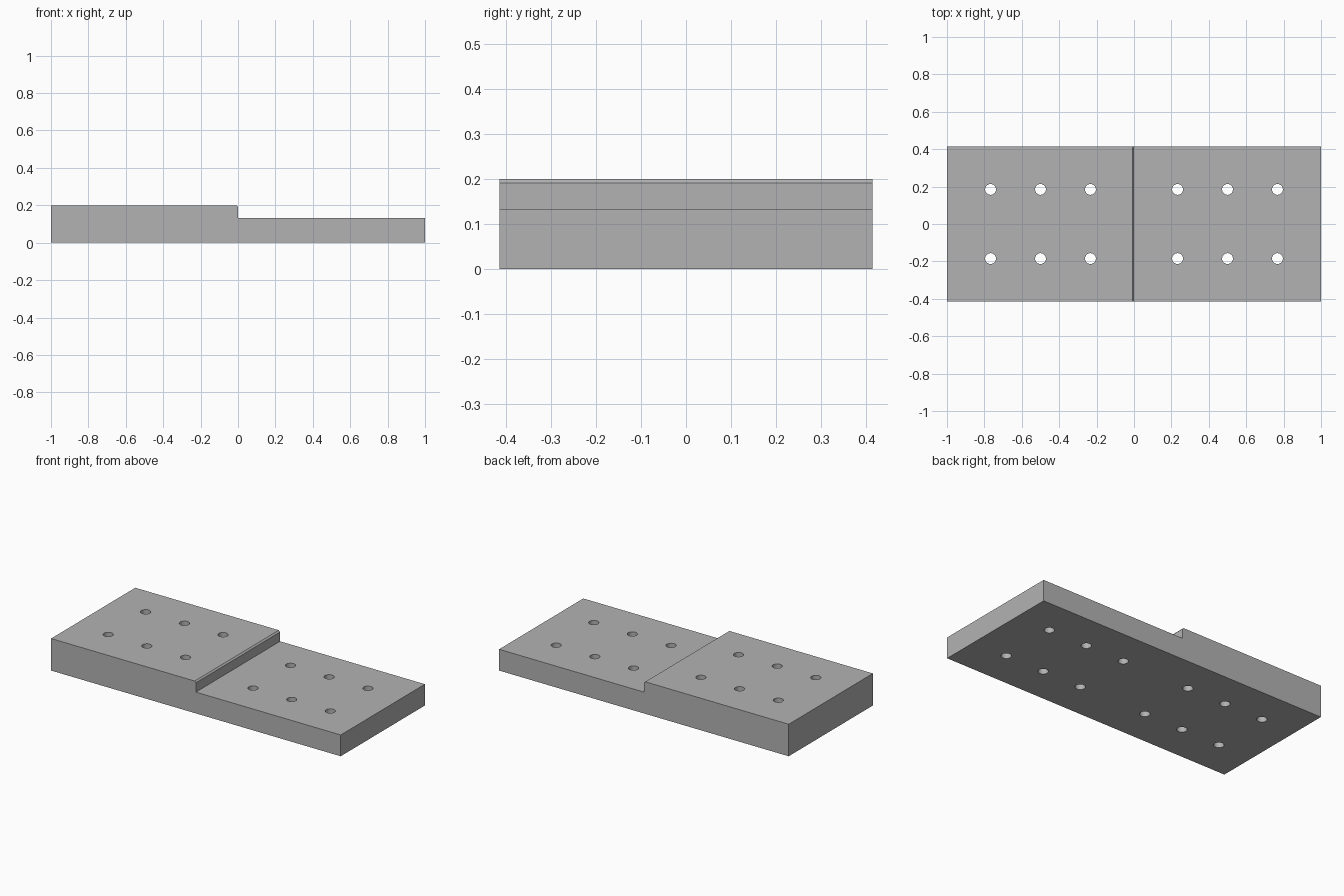
import bpy
import bmesh
from mathutils import Matrix

if "Cube" in bpy.data.objects:
    bpy.data.objects.remove(bpy.data.objects["Cube"], do_unlink=True)

HALF_LENGTH, HALF_WIDTH = 1.0, 0.415
HIGH, LOW, CHAMFER = 0.2, 0.133, 0.009
HOLE_RADIUS = 0.029

grey = bpy.data.materials.new("plain_grey")
grey.use_nodes = True
colour = (0.45, 0.45, 0.45, 1)
grey.diffuse_color = colour
grey.node_tree.nodes["Principled BSDF"].inputs["Base Color"].default_value = colour


def make_object(name, bm):
    bmesh.ops.recalc_face_normals(bm, faces=bm.faces)
    mesh = bpy.data.meshes.new(name)
    bm.to_mesh(mesh)
    bm.free()
    mesh.materials.append(grey)
    obj = bpy.data.objects.new(name, mesh)
    bpy.context.collection.objects.link(obj)
    return obj


# Stepped block: side profile with a chamfered step, extruded across the width
profile = [(-HALF_LENGTH, 0), (HALF_LENGTH, 0), (HALF_LENGTH, LOW), (0, LOW),
           (0, HIGH - CHAMFER), (-CHAMFER, HIGH), (-HALF_LENGTH, HIGH)]
bm = bmesh.new()
side = bm.faces.new([bm.verts.new((x, -HALF_WIDTH, z)) for x, z in profile])
extruded = bmesh.ops.extrude_face_region(bm, geom=[side], use_keep_orig=True)
moved = [v for v in extruded["geom"] if isinstance(v, bmesh.types.BMVert)]
bmesh.ops.translate(bm, verts=moved, vec=(0, 2 * HALF_WIDTH, 0))
plate = make_object("stepped_plate", bm)

# Drill cutters: three columns mirrored about the step, two rows
bm = bmesh.new()
for column in (0.233, 0.5, 0.767):
    for x in (-column, column):
        for y in (-0.185, 0.185):
            bmesh.ops.create_cone(bm, cap_ends=True, segments=32,
                                  radius1=HOLE_RADIUS, radius2=HOLE_RADIUS,
                                  depth=1, matrix=Matrix.Translation((x, y, 0)))
cutter = make_object("hole_cutter", bm)
cutter.hide_render = True

# Drill the through holes, then discard the cutter
drill = plate.modifiers.new("screw_holes", "BOOLEAN")
drill.operation = "DIFFERENCE"
drill.solver = "EXACT"
drill.object = cutter
bpy.ops.object.select_all(action="DESELECT")
plate.select_set(True)
bpy.context.view_layer.objects.active = plate
bpy.ops.object.modifier_apply(modifier=drill.name)
bpy.data.objects.remove(cutter, do_unlink=True)

# Smooth hole walls, crisp block edges
bpy.ops.object.shade_smooth_by_angle(angle=0.5)
